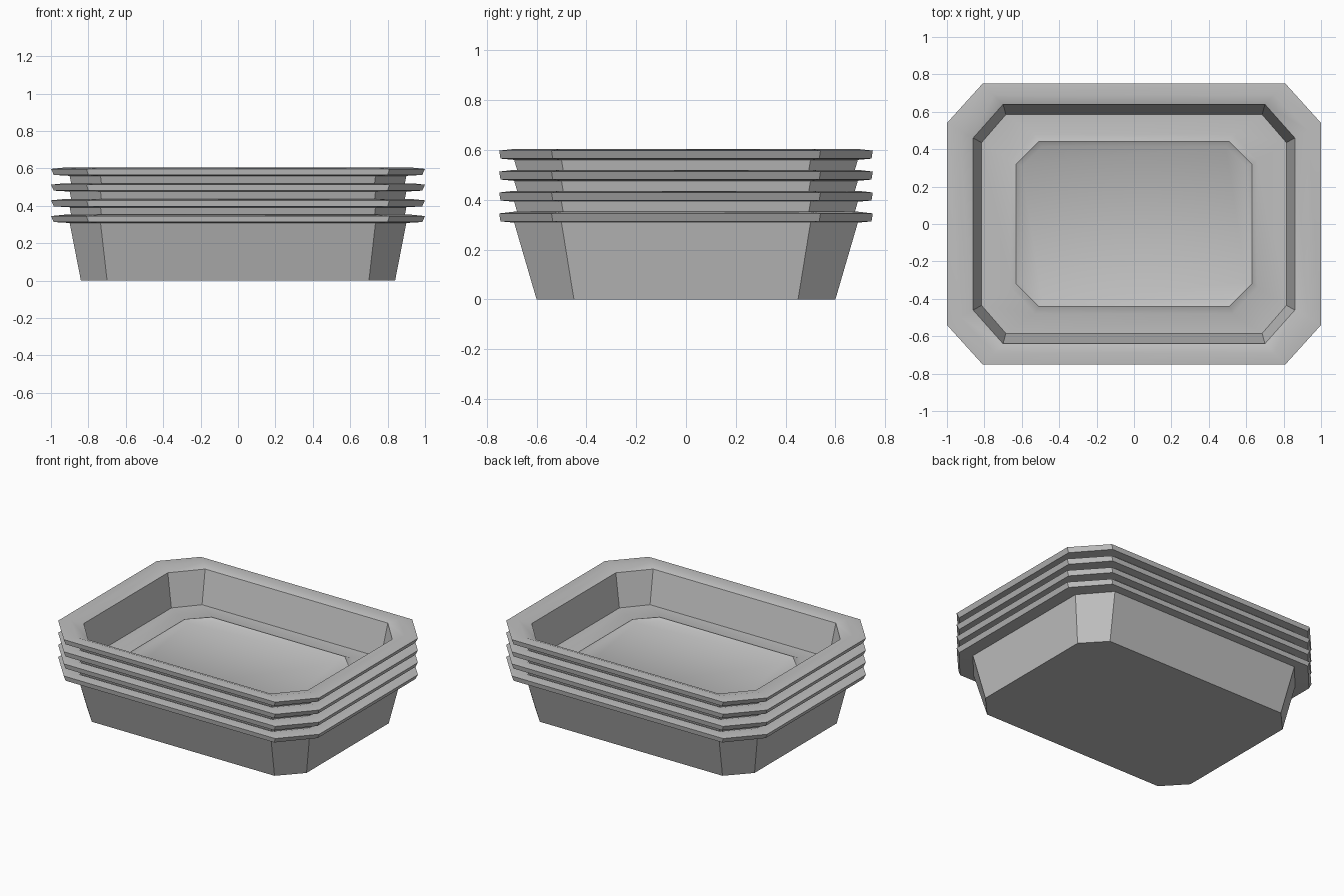
import bpy
import bmesh
import math

cube = bpy.data.objects.get("Cube")
if cube:
    bpy.data.objects.remove(cube, do_unlink=True)

grey = bpy.data.materials.new("matte_grey")
grey.use_nodes = True
colour = (0.53, 0.53, 0.53, 1)
grey.diffuse_color = colour
grey.node_tree.nodes["Principled BSDF"].inputs["Base Color"].default_value = colour

TRAYS = 4
STEP = 0.084

# Octagonal sections: half width, half depth, corner x, corner y, height
SECTIONS = [
    (0.84, 0.60, 0.70, 0.45, 0.0),      # underside
    (0.90, 0.69, 0.735, 0.50, 0.308),   # wall meets rim
    (0.985, 0.745, 0.80, 0.535, 0.313),  # rim lower edge
    (1.0, 0.75, 0.81, 0.54, 0.345),     # rim upper edge
    (0.93, 0.69, 0.75, 0.50, 0.352),    # rim crest
    (0.86, 0.64, 0.70, 0.46, 0.332),    # inner lip
    (0.815, 0.585, 0.685, 0.435, 0.11),  # floor edge
    (0.66, 0.48, 0.53, 0.34, 0.11),     # floor ridge outside
    (0.63, 0.44, 0.51, 0.32, 0.126),    # floor ridge crest
    (0.60, 0.415, 0.49, 0.31, 0.11),    # floor ridge inside
]


def octagon(w, d, cx, cy):
    """Counter-clockwise outline of a rectangle with cut corners."""
    quarter = [(w, cy), (cx, d)]
    half = quarter + [(-x, y) for x, y in reversed(quarter)]
    return half + [(-x, -y) for x, y in half]


def build_tray(name, base):
    """Loft the sections from the underside, over the rim, to the floor."""
    bm = bmesh.new()
    rings = []
    for w, d, cx, cy, z in SECTIONS:
        rings.append([bm.verts.new((x, y, z)) for x, y in octagon(w, d, cx, cy)])
    for low, high in zip(rings, rings[1:]):
        for i in range(len(low)):
            j = (i + 1) % len(low)
            bm.faces.new((low[i], low[j], high[j], high[i]))
    bm.faces.new(rings[0][::-1])
    bm.faces.new(rings[-1])
    bmesh.ops.recalc_face_normals(bm, faces=bm.faces[:])
    mesh = bpy.data.meshes.new(name)
    bm.to_mesh(mesh)
    bm.free()
    mesh.materials.append(grey)
    tray = bpy.data.objects.new(name, mesh)
    tray.location.z = base
    bpy.context.collection.objects.link(tray)
    return tray


# Nested stack of trays
bpy.ops.object.select_all(action="DESELECT")
for n in range(TRAYS):
    tray = build_tray(f"tray_{n + 1}", n * STEP)
    tray.select_set(True)
    bpy.context.view_layer.objects.active = tray
bpy.ops.object.shade_smooth_by_angle(angle=math.radians(30))
